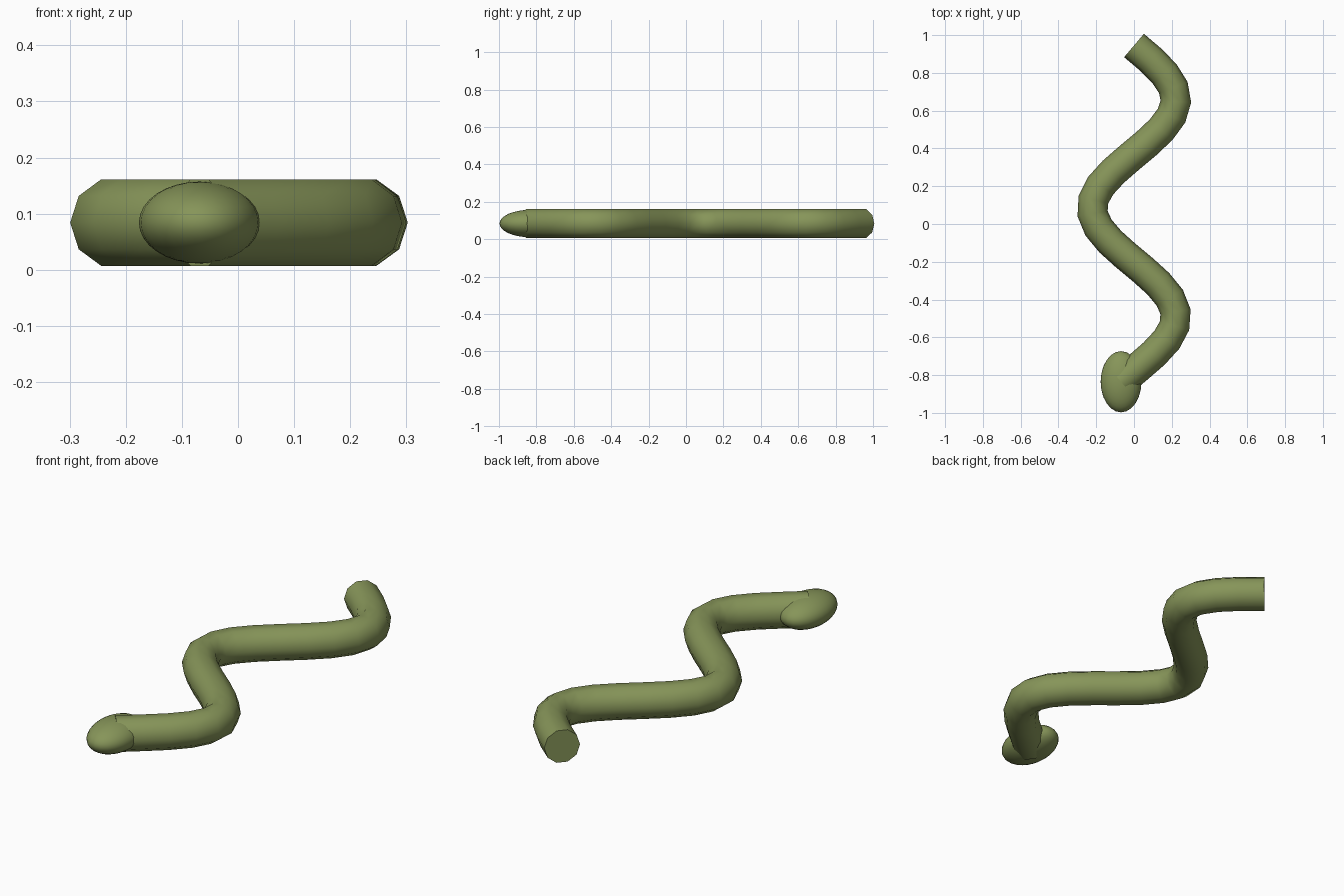
import bpy
from math import sin, pi, radians

cube = bpy.data.objects.get("Cube")
if cube:
    bpy.data.objects.remove(cube, do_unlink=True)

olive = bpy.data.materials.new("olive_green")
olive.use_nodes = True
OLIVE = (0.24, 0.30, 0.10, 1)
olive.diffuse_color = OLIVE
olive.node_tree.nodes["Principled BSDF"].inputs["Base Color"].default_value = OLIVE

MID_Z = 0.084          # height of the centre line
TAIL_Y, HEAD_Y = 0.945, -0.835
SWAY = 0.222           # sideways reach of the bends
STEPS = 24


def centre_line(t):
    """Point on the winding body, t = 0 at the tail and 1 at the head."""
    return (SWAY * sin(3.1 * pi * t), TAIL_Y + (HEAD_Y - TAIL_Y) * t, MID_Z)


def finish(obj, name):
    """Name, colour and smooth a part, keeping the tail end crisp."""
    obj.name = obj.data.name = name
    obj.data.materials.clear()
    obj.data.materials.append(olive)
    bpy.ops.object.shade_smooth_by_angle(angle=radians(50))


# Body: ten-sided tube swept along a sine wave
curve = bpy.data.curves.new("body", "CURVE")
curve.dimensions = "3D"
curve.bevel_depth = 0.081
curve.bevel_resolution = 3
curve.use_fill_caps = True
spline = curve.splines.new("POLY")
spline.points.add(STEPS)
for i, point in enumerate(spline.points):
    point.co = (*centre_line(i / STEPS), 1)
body = bpy.data.objects.new("body", curve)
bpy.context.collection.objects.link(body)
bpy.ops.object.select_all(action="DESELECT")
body.select_set(True)
bpy.context.view_layer.objects.active = body
bpy.ops.object.convert(target="MESH")
finish(bpy.context.object, "body")

# Head: flattened egg around the front end of the body
bpy.ops.mesh.primitive_uv_sphere_add(segments=24, ring_count=16, radius=1,
                                     location=centre_line(1))
head = bpy.context.object
head.scale = (0.108, 0.162, 0.073)
bpy.ops.object.transform_apply(location=False, rotation=False, scale=True)
finish(head, "head")
